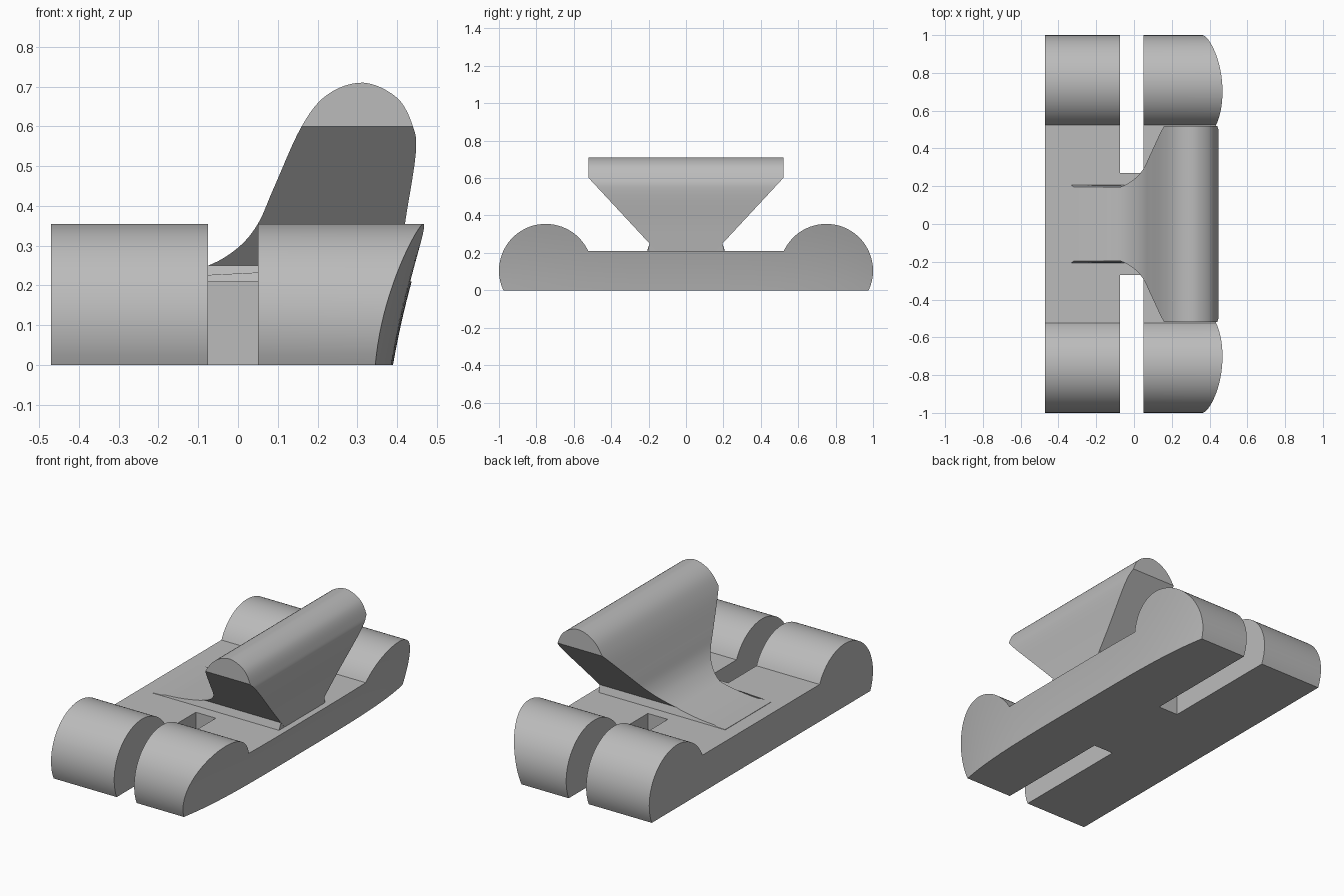
import bpy, bmesh, math
from mathutils import Vector

if "Cube" in bpy.data.objects:
    bpy.data.objects.remove(bpy.data.objects["Cube"], do_unlink=True)

grey = bpy.data.materials.new("plain grey")
grey.use_nodes = True
grey.diffuse_color = (0.5, 0.5, 0.5, 1)
grey.node_tree.nodes["Principled BSDF"].inputs["Base Color"].default_value = (0.5, 0.5, 0.5, 1)

SLAB = 0.21            # slab height, also the lobe centre is at half of it
RADIUS, LOBE_Y = 0.25, 0.75


def finish(name, bm):
    """Turn a bmesh into a smooth-shaded object with sharp edges kept."""
    bmesh.ops.remove_doubles(bm, verts=bm.verts[:], dist=1e-5)
    bmesh.ops.recalc_face_normals(bm, faces=bm.faces[:])
    mesh = bpy.data.meshes.new(name)
    bm.to_mesh(mesh)
    bm.free()
    mesh.materials.append(grey)
    ob = bpy.data.objects.new(name, mesh)
    bpy.context.collection.objects.link(ob)
    return ob


def smooth(ob):
    bpy.ops.object.select_all(action="DESELECT")
    ob.select_set(True)
    bpy.context.view_layer.objects.active = ob
    bpy.ops.object.shade_smooth_by_angle(angle=math.radians(30))


def spline(points, steps=6):
    """Catmull-Rom curve through the points."""
    pts = [Vector(p) for p in points]
    pts = [2 * pts[0] - pts[1]] + pts + [2 * pts[-1] - pts[-2]]
    out = []
    for a, b, c, d in zip(pts, pts[1:], pts[2:], pts[3:]):
        for i in range(steps):
            t = i / steps
            out.append(0.5 * (2 * b + (c - a) * t + (2 * a - 5 * b + 4 * c - d) * t * t
                              + (3 * b - a - 3 * c + d) * t ** 3))
    return out + [pts[-2]]


def prism(profile, half):
    """Extrude an x-z profile across y, from -half to half."""
    bm = bmesh.new()
    face = bm.faces.new([bm.verts.new((p[0], -half, p[1])) for p in profile])
    new = bmesh.ops.extrude_face_region(bm, geom=[face])["geom"]
    moved = [v for v in new if isinstance(v, bmesh.types.BMVert)]
    bmesh.ops.translate(bm, verts=moved, vec=(0, 2 * half, 0))
    return bm


# Base: columns of (y, bottom, top) over the outer lobes and the flat middle
def edge_x(y, z):
    return 0.39 + 0.172 * z + 0.245 * z * z - 0.049 * y ** 4


corner = math.asin(SLAB / 2 / RADIUS)
angles = [corner * i / 4 for i in range(4)]
angles += [corner + (math.pi - 2 * corner) * i / 32 for i in range(33)]
lobe = [(LOBE_Y + RADIUS * math.cos(a),
         max(0, SLAB / 2 - RADIUS * math.sin(a)),
         SLAB / 2 + RADIUS * math.sin(a)) for a in angles]
inner = lobe[-1][0]
middle = [(inner * i / 5, 0, SLAB) for i in range(-4, 5)]
columns = [(-y, lo, hi) for y, lo, hi in lobe] + middle + lobe[::-1]

ROWS = 8
bm = bmesh.new()
ends = []
for side in (0, 1):
    grid = []
    for y, lo, hi in columns:
        zs = [lo + (hi - lo) * r / ROWS for r in range(ROWS + 1)]
        grid.append([bm.verts.new((edge_x(y, z) if side else -0.47, y, z)) for z in zs])
    for a, b in zip(grid, grid[1:]):
        for r in range(ROWS):
            bm.faces.new((a[r], b[r], b[r + 1], a[r + 1]))
    ends.append(grid)
for r in (0, ROWS):
    for i in range(len(columns) - 1):
        p, q = ends
        bm.faces.new((p[i][r], p[i + 1][r], q[i + 1][r], q[i][r]))
bmesh.ops.dissolve_degenerate(bm, dist=1e-6, edges=bm.edges[:])
base = finish("base", bm)

# Slots through both ends of the base
for s in (-1, 1):
    bm = bmesh.new()
    bmesh.ops.create_cube(bm, size=1)
    for v in bm.verts:
        v.co = (-0.0125 + v.co.x * 0.125, s * (0.77 + v.co.y), v.co.z * 2)
    cutter = finish("slot_cutter", bm)
    cutter.hide_render = True
    mod = base.modifiers.new("slot", "BOOLEAN")
    mod.operation, mod.solver, mod.object = "DIFFERENCE", "EXACT", cutter
    bpy.context.view_layer.objects.active = base
    bpy.ops.object.modifier_apply(modifier=mod.name)
    bpy.data.objects.remove(cutter, do_unlink=True)
smooth(base)

# Wing: rounded, leaning profile with undercut flanks
NECK_Z, NECK_Y, TIP_Z, TIP_Y = 0.25, 0.195, 0.6, 0.52
ramp = [(-0.39, 0.212), (-0.28, 0.216), (-0.18, 0.227), (-0.075, 0.25), (0, 0.295),
        (0.05, 0.355), (0.09, 0.445), (0.16, 0.6), (0.225, 0.68), (0.315, 0.71),
        (0.4, 0.672), (0.44, 0.6), (0.447, 0.53), (0.42, 0.355), (0.4, 0.2)]
bm = prism(spline(ramp) + [Vector((-0.39, 0.2))], TIP_Y)
for s in (-1, 1):
    cut = bmesh.ops.bisect_plane(
        bm, geom=bm.verts[:] + bm.edges[:] + bm.faces[:], clear_outer=True,
        plane_co=(0, s * TIP_Y, TIP_Z),
        plane_no=(0, s * (TIP_Z - NECK_Z), NECK_Y - TIP_Y))
    rim = [e for e in bm.edges if e.is_boundary]
    bmesh.ops.holes_fill(bm, edges=rim, sides=0)
smooth(finish("wing", bm))

# Foot: thin tongue under the wing, flared where it meets the base
top = [p for p in spline(ramp[:5]) if p.y <= NECK_Z + 1e-4]
bm = prism(top + [Vector((0.405, NECK_Z)), Vector((0.4, 0.205)), Vector((-0.39, 0.205))], NECK_Y)
for v in bm.verts:
    if v.co.z < 0.214:
        v.co.y *= 1.06
smooth(finish("wing_foot", bm))
